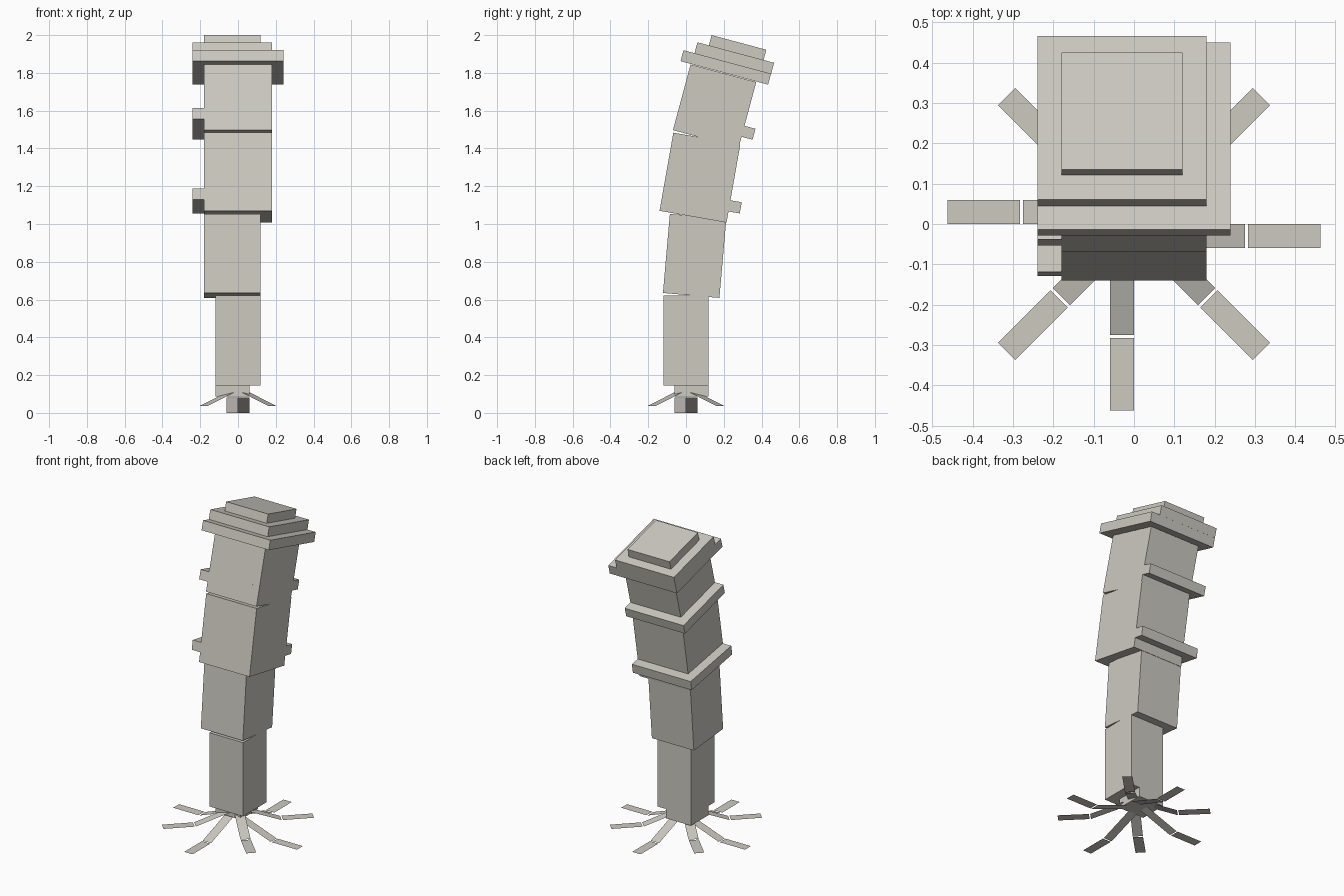
import bpy
import bmesh
from math import radians, pi
from mathutils import Matrix, Vector

cube = bpy.data.objects.get("Cube")
if cube:
    bpy.data.objects.remove(cube, do_unlink=True)

U = 0.06  # grid unit shared by all blocks

stone = bpy.data.materials.new("pale_grey_stone")
stone.use_nodes = True
COLOUR = (0.61, 0.59, 0.53, 1.0)
stone.diffuse_color = COLOUR
bsdf = stone.node_tree.nodes["Principled BSDF"]
bsdf.inputs["Base Color"].default_value = COLOUR
bsdf.inputs["Roughness"].default_value = 0.9


def finish(name, bm):
    mesh = bpy.data.meshes.new(name)
    bm.to_mesh(mesh)
    bm.free()
    mesh.materials.append(stone)
    obj = bpy.data.objects.new(name, mesh)
    bpy.context.collection.objects.link(obj)
    return obj


def block(name, x0, x1, y, z, depth, height, lean=0):
    """Box whose lower front edge is at (y, z), leaning backwards by lean degrees."""
    bm = bmesh.new()
    bmesh.ops.create_cube(bm, size=1)
    bmesh.ops.translate(bm, vec=(0, 0.5, 0.5), verts=bm.verts)
    bmesh.ops.scale(bm, vec=(x1 - x0, depth, height), verts=bm.verts)
    place = Matrix.Translation(((x0 + x1) / 2, y, z)) @ Matrix.Rotation(radians(-lean), 4, 'X')
    bmesh.ops.transform(bm, matrix=place, verts=bm.verts)
    return finish(name, bm)


# Upright stem
block("stem_foot", -0.12, 0.06, -0.06, 0.086, 3 * U, U)
block("stem_base", -0.12, 0.12, -0.12, 0.146, 4 * U, 0.476)

# Leaning trunk segments, each tilted a little further back
block("trunk_lower", -0.18, 0.12, -0.122, 0.635, 5 * U, 7 * U, 5)
block("trunk_middle", -0.18, 0.18, -0.14, 1.07, 6 * U, 7 * U, 10)
block("trunk_upper", -0.18, 0.18, -0.069, 1.497, 6 * U, 6 * U, 15)

# Ledges sticking out to the back and right
block("ledge_lower", -0.24, 0.18, -0.129, 1.129, 7 * U, U, 10)
block("ledge_upper", -0.24, 0.18, -0.0535, 1.555, 7 * U, U, 15)

# Stepped cap
block("cap_bottom", -0.24, 0.24, -0.029, 1.862, 8 * U, U, 15)
block("cap_middle", -0.24, 0.18, 0.045, 1.904, 7 * U, U, 15)
block("cap_top", -0.18, 0.12, 0.12, 1.942, 5 * U, U, 15)


def strip(bm, turn, r0, z0, r1, z1, offset):
    """Flat strip running outward from r0 to r1 at the given turn."""
    a, b = offset - U / 2, offset + U / 2
    corners = ((r0, a, z0), (r1, a, z1), (r1, b, z1), (r0, b, z0))
    bm.faces.new([bm.verts.new(turn @ Vector(c)) for c in corners])


# Eight thin roots: a sloping part and a level tip
for i in range(8):
    turn = Matrix.Rotation(i * pi / 4, 3, 'Z')
    diagonal = i % 2
    end, z, offset = (0.255, 0.037, 0) if diagonal else (0.275, 0, -U / 2)
    tip = 0.447 if diagonal else 0.463
    bm = bmesh.new()
    strip(bm, turn, end - 0.2255, z + 0.082, end, z, offset)
    strip(bm, turn, end + 0.008, z, tip, z, offset)
    finish(f"root_{i + 1}", bm)
